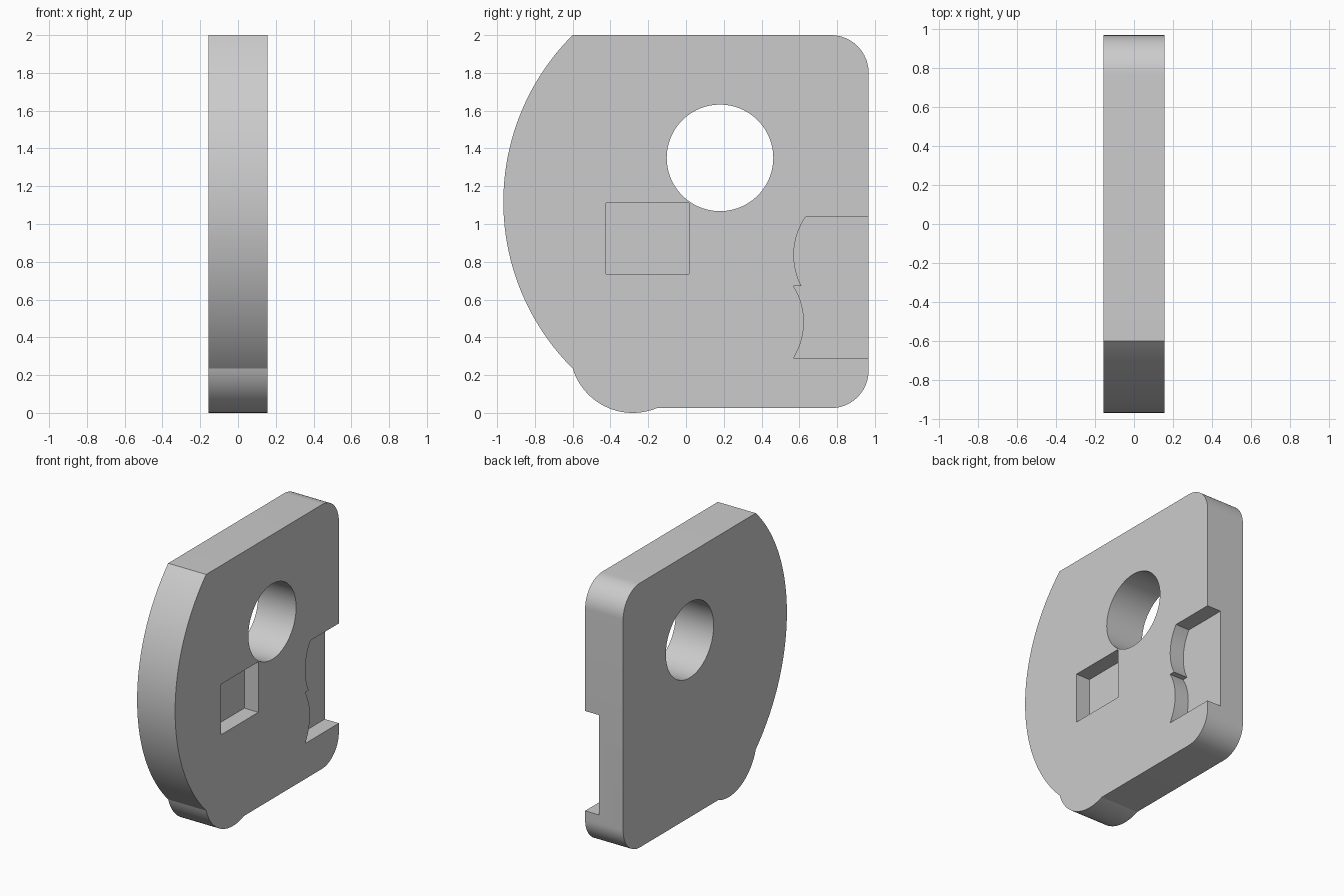
import bpy, bmesh, math
from mathutils import Vector

if "Cube" in bpy.data.objects:
    bpy.data.objects.remove(bpy.data.objects["Cube"])

HALF = 0.157          # half thickness of the plate
FLOOR = 0.041         # x of the pocket floors


def arc(a, b, c, n=32):
    """Points of the circular arc from a through b to c."""
    (ax, ay), (bx, by), (cx, cy) = a, b, c
    d = 2 * (ax * (by - cy) + bx * (cy - ay) + cx * (ay - by))
    sa, sb, sc = ax * ax + ay * ay, bx * bx + by * by, cx * cx + cy * cy
    ox = (sa * (by - cy) + sb * (cy - ay) + sc * (ay - by)) / d
    oy = (sa * (cx - bx) + sb * (ax - cx) + sc * (bx - ax)) / d
    r = math.hypot(ax - ox, ay - oy)
    t0, t1, t2 = (math.atan2(y - oy, x - ox) for x, y in (a, b, c))
    tau = 2 * math.pi
    sweep = (t2 - t0) % tau
    if (t1 - t0) % tau > sweep:
        sweep -= tau
    return [(ox + r * math.cos(t0 + sweep * i / n),
             oy + r * math.sin(t0 + sweep * i / n)) for i in range(n + 1)]


def corner(y, z, r, start):
    """Quarter round about a centre, starting at an angle in degrees."""
    return [(y + r * math.cos(math.radians(start + 90 * i / 16)),
             z + r * math.sin(math.radians(start + 90 * i / 16))) for i in range(17)]


def prism(name, profile, x0, x1):
    """Extrude a (y, z) profile along x."""
    bm = bmesh.new()
    face = bm.faces.new([bm.verts.new((x0, y, z)) for y, z in profile])
    ext = bmesh.ops.extrude_face_region(bm, geom=[face])
    verts = [v for v in ext["geom"] if isinstance(v, bmesh.types.BMVert)]
    bmesh.ops.translate(bm, verts=verts, vec=Vector((x1 - x0, 0, 0)))
    bmesh.ops.recalc_face_normals(bm, faces=bm.faces)
    mesh = bpy.data.meshes.new(name)
    bm.to_mesh(mesh)
    bm.free()
    ob = bpy.data.objects.new(name, mesh)
    bpy.context.collection.objects.link(ob)
    return ob


# plate outline: bowed front edge, round toe, two rounded rear corners
heel = (-0.6, 0.235)
outline = arc((-0.6, 2.0), (-0.967, 1.117), heel, 64)
outline += arc(heel, (-0.28, 0.0), (-0.155, 0.025))[1:]
outline += corner(0.767, 0.225, 0.2, -90)
outline += corner(0.767, 1.8, 0.2, 0)
plate = prism("plate", outline, -HALF, HALF)

# round through hole
hole = [(0.18 + 0.282 * math.cos(math.tau * i / 96),
         1.35 + 0.282 * math.sin(math.tau * i / 96)) for i in range(96)]

# square blind pocket
pocket = [(-0.423, 0.735), (0.016, 0.735), (0.016, 1.112), (-0.423, 1.112)]

# edge recess with two curved inner walls
recess = arc((0.632, 1.036), (0.571, 0.84), (0.611, 0.672), 24)
recess += arc((0.569, 0.672), (0.624, 0.485), (0.569, 0.29), 24)
recess += [(1.1, 0.29), (1.1, 1.036)]

cutters = [prism("hole_cutter", hole, -0.3, 0.3),
           prism("pocket_cutter", pocket, FLOOR, 0.3),
           prism("recess_cutter", recess, FLOOR, 0.3)]

bpy.context.view_layer.objects.active = plate
plate.select_set(True)
for cutter in cutters:
    cutter.hide_render = True
    mod = plate.modifiers.new(cutter.name, "BOOLEAN")
    mod.operation = "DIFFERENCE"
    mod.solver = "EXACT"
    mod.object = cutter
    bpy.ops.object.modifier_apply(modifier=mod.name)
    bpy.data.objects.remove(cutter)

bpy.ops.object.shade_smooth_by_angle(angle=math.radians(20))
